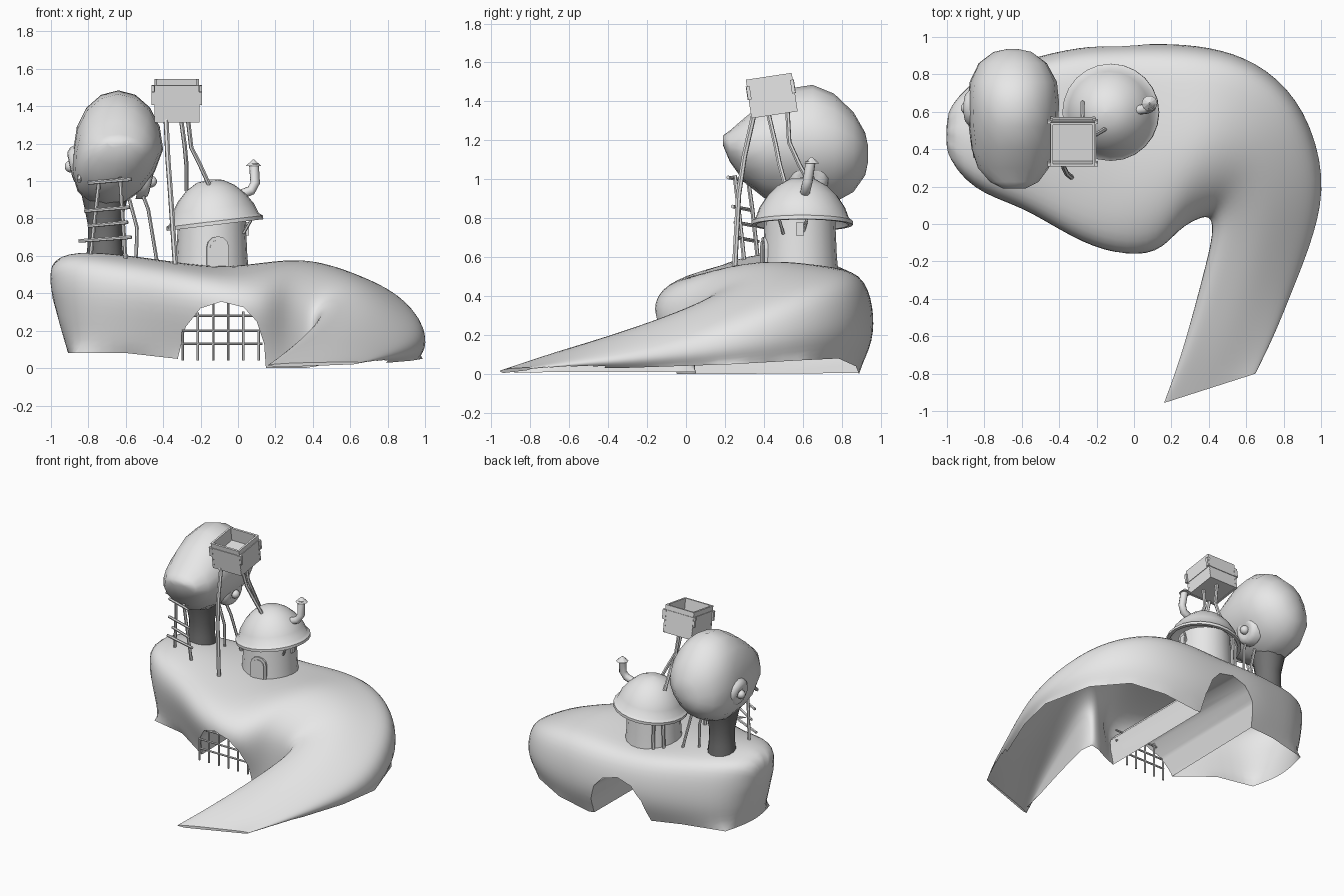
import bpy, bmesh, math
from mathutils import Vector, Matrix

cube = bpy.data.objects.get("Cube")
if cube:
    bpy.data.objects.remove(cube, do_unlink=True)


def material(name, value):
    mat = bpy.data.materials.new(name)
    mat.use_nodes = True
    mat.diffuse_color = (value, value, value, 1)
    mat.node_tree.nodes["Principled BSDF"].inputs["Base Color"].default_value = (value, value, value, 1)
    return mat


grey = material("pale grey", 0.8)
dark = material("dark grey", 0.17)


def activate(ob):
    bpy.ops.object.select_all(action='DESELECT')
    ob.select_set(True)
    bpy.context.view_layer.objects.active = ob


def finish(name, bm, smooth=None, matrix=None, mat=grey):
    bmesh.ops.recalc_face_normals(bm, faces=bm.faces)
    me = bpy.data.meshes.new(name)
    bm.to_mesh(me)
    bm.free()
    me.materials.append(mat)
    ob = bpy.data.objects.new(name, me)
    bpy.context.collection.objects.link(ob)
    if matrix:
        ob.matrix_world = matrix
    if smooth:
        activate(ob)
        bpy.ops.object.shade_smooth_by_angle(angle=math.radians(smooth))
    return ob


def loft(rings):
    """Skin closed rings of equal length and cap both ends."""
    bm = bmesh.new()
    vs = [[bm.verts.new(p) for p in r] for r in rings]
    n = len(vs[0])
    for a, b in zip(vs, vs[1:]):
        for i in range(n):
            bm.faces.new((a[i], a[(i + 1) % n], b[(i + 1) % n], b[i]))
    bm.faces.new(vs[0])
    bm.faces.new(vs[-1])
    return bm


def turned(profile, sides=20):
    """Rings around z from (radius, height) pairs."""
    turn = [math.tau * i / sides for i in range(sides)]
    return loft([[(r * math.cos(a), r * math.sin(a), z) for a in turn] for r, z in profile])


def tube(name, points, radius=0.009, sides=6):
    pts = [Vector(p) for p in points]
    rings = []
    for i, p in enumerate(pts):
        d = (pts[min(i + 1, len(pts) - 1)] - pts[max(i - 1, 0)]).normalized()
        u = d.orthogonal().normalized() if i == 0 else (u - d * u.dot(d)).normalized()
        v = d.cross(u)
        rings.append([p + radius * (u * math.cos(math.tau * k / sides) + v * math.sin(math.tau * k / sides))
                      for k in range(sides)])
    return finish(name, loft(rings), 50)


def box(name, loc, size, matrix=Matrix()):
    bm = bmesh.new()
    bmesh.ops.create_cube(bm, size=1, matrix=Matrix.Translation(loc) @ Matrix.Diagonal((*size, 1)))
    return finish(name, bm, matrix=matrix)


def prism(name, outline, y0, y1, matrix=None):
    return finish(name, loft([[(x, y, z) for x, z in outline] for y in (y0, y1)]), matrix=matrix)


# Hill and ramp: inner x, y, outer x, y, then inner, middle, outer heights and the two base heights
sections = [
    (-1.05, .39, -1.04, .60, .53, .57, .53, .08, .08),
    (-.87, .16, -.86, .80, .58, .64, .57, .08, .08),
    (-.60, .08, -.54, .89, .54, .61, .54, .08, .08),
    (-.33, -.10, -.30, .95, .51, .57, .53, .05, .06),
    (-.10, -.19, -.05, .96, .47, .54, .52, .02, .03),
    (.13, -.19, .20, .97, .44, .58, .53, 0, 0),
    (.24, -.03, .47, .94, .44, .60, .52, 0, .04),
    (.35, .03, .71, .84, .41, .55, .47, 0, .08),
    (.41, .04, .92, .62, .35, .47, .39, .01, .07),
    (.42, -.05, 1.03, .25, .31, .37, .25, .01, .05),
    (.38, -.22, .97, -.05, .25, .28, .17, .01, .04),
    (.32, -.45, .85, -.35, .18, .19, .11, .01, .03),
    (.25, -.70, .75, -.60, .11, .11, .07, .01, .03),
    (.15, -.96, .65, -.80, .02, .03, .035, .005, .02),
]
rings = []
for ix, iy, ox, oy, hi, hm, ho, bi, bo in sections:
    a, b = Vector((ix, iy, 0)), Vector((ox, oy, 0))
    tuck = .12 if ix < .2 else .02
    shape = [(tuck, bi), (tuck * .6, bi + (hi - bi) * .3), (0, bi + (hi - bi) * .72), (.06, hi), (.25, hi * .3 + hm * .7),
             (.5, hm), (.78, hm * .5 + ho * .5), (.95, ho), (1, bo + (ho - bo) * .65),
             (1, bo + (ho - bo) * .3), (.93, bo)]
    rings.append([a.lerp(b, t) + Vector((0, 0, z)) for t, z in shape])
# The blunt left end tapers in towards its base
for p in rings[0]:
    p.x += max(0, .5 - p.z) * .32
bm = loft(rings)
bm.verts.index_update()
crease = bm.edges.layers.float.new("crease_edge")
n = len(rings[0])
tip = n * (len(rings) - 1)
for e in bm.edges:
    ids = [v.index for v in e.verts]
    if all(i % n in (0, n - 1) for i in ids) or min(ids) >= tip:
        e[crease] = 1
hill = finish("hill", bm)
activate(hill)
sub = hill.modifiers.new("rounding", 'SUBSURF')
sub.levels = 2
bpy.ops.object.modifier_apply(modifier="rounding")

# Tunnel through the hill
arch = [(-.35, -.3), (-.32, .06), (-.28, .22), (-.2, .32), (-.09, .355), (.03, .325), (.1, .25), (.14, .13), (.17, -.3)]
cutter = prism("tunnel_cutter", arch, -.5, 1.4)
cutter.hide_render = True
cut = hill.modifiers.new("tunnel", 'BOOLEAN')
cut.operation, cut.solver, cut.object = 'DIFFERENCE', 'EXACT', cutter
activate(hill)
bpy.ops.object.modifier_apply(modifier="tunnel")
bpy.data.objects.remove(cutter, do_unlink=True)

# The hill is an open shell underneath
bm = bmesh.new()
bm.from_mesh(hill.data)
under = [f for f in bm.faces if f.normal.z < -.8 and f.calc_center_median().z < .13]
bmesh.ops.delete(bm, geom=under, context='FACES')
bm.to_mesh(hill.data)
bm.free()
activate(hill)
bpy.ops.object.shade_smooth_by_angle(angle=math.radians(45))

# Gate
for i in range(6):
    x = -.295 + i * .081
    tube("gate_bar", [(x, -.04, .04), (x, -.04, .07), (x, -.04, .36 - 4 * (x + .09) ** 2)], .007)
for z in (.13, .2, .28):
    tube("gate_crossbar", [(-.3, -.04, z), (.13, -.04, z)], .007)

# Round house with a tilted dome roof
house = Matrix.Translation((-.14, .585, 0))
finish("house_wall", turned([(.2, .5), (.19, .6), (.18, .82)]), 40, house)
roof = [(.004, .225), (.07, .215), (.13, .18), (.18, .13), (.22, .07), (.24, .015), (.26, 0), (.26, -.02),
        (.238, -.02), (.2, .05), (.13, .11), (.004, .13)]
finish("roof", turned(roof, 24), 40, Matrix.Translation((-.125, .597, .785)) @ Matrix.Rotation(-.12, 4, 'Y'))
tube("chimney", [(.02, .61, .93), (.07, .615, .95), (.092, .625, .99), (.085, .64, 1.09)], .026, 10)
finish("chimney_cap", turned([(.042, 0), (.004, .035)], 10), None, Matrix.Translation((.083, .645, 1.08)))


# Arched door and its frame
def door_outline(w, h):
    return [(-w, .52), (-w, h - w)] + [(-w * math.cos(k * math.pi / 6), h - w + w * math.sin(k * math.pi / 6))
                                       for k in range(1, 6)] + [(w, h - w), (w, .52)]


facing = house @ Matrix.Rotation(.17, 4, 'Z')
prism("door_frame", door_outline(.06, .705), -.194, -.12, facing)
prism("door", door_outline(.044, .685), -.2, -.12, facing)
for s in (-1, 1):
    tube("back_post", [(-.28 + s * .03, .73 + s * .02, .54), (-.28 + s * .025, .73 + s * .02, .8)], .012)
    tube("roof_brace", [(.03, .55 + s * .05, .72), (.07, .55 + s * .07, .79)], .008)
box("side_shutter", (.05, .585, .745), (.015, .035, .07))

# Neck and big head, snout to the front, the jaw leaning to the right side
finish("neck", turned([(.105, .55), (.092, .66), (.09, .76), (.11, .86), (.13, .95)], 14), 60,
       Matrix.Translation((-.712, .585, 0)), dark)
head = [(.19, 1.2, .06, .025), (.225, 1.17, .13, .08), (.3, 1.15, .19, .165), (.4, 1.15, .22, .245),
        (.52, 1.165, .235, .3), (.65, 1.17, .24, .315), (.76, 1.16, .23, .28), (.86, 1.14, .18, .205),
        (.92, 1.13, .1, .11), (.935, 1.13, .03, .04)]
turn = [math.tau * k / 16 for k in range(16)]
finish("head", loft([[(-.64 + rx * math.cos(a) + .22 * min(0, z + rz * math.sin(a) - 1.17), y, z + rz * math.sin(a))
                      for a in turn] for y, z, rx, rz in head]), 60)
for s, x, y, z in ((-1, -.885, .62, 1.08), (1, -.475, .63, 1.0)):
    gaze = Matrix.Translation((x, y, z)) @ Matrix.Rotation(s * math.pi * .57, 4, 'Y')
    finish("eye", turned([(.11, -.05), (.1, -.01), (.08, .01), (.055, .014), (.03, .004)], 16), 60, gaze)
    bm = bmesh.new()
    bmesh.ops.create_uvsphere(bm, u_segments=12, v_segments=8, radius=.032)
    finish("pupil", bm, 60, gaze @ Matrix.Translation((0, 0, .01)))

# Slanted ladder before the neck, and stays beside the head
tube("ladder_rail", [(-.79, .37, .58), (-.76, .34, .85), (-.735, .31, 1.06)], .011)
tube("ladder_rail", [(-.60, .30, .57), (-.62, .27, .85), (-.63, .25, 1.02)], .011)
for z, x0, x1 in ((.68, -.85, -.57), (.76, -.8, -.59), (.84, -.82, -.58), (.99, -.8, -.57)):
    lean = (z - .68) * .16
    tube("ladder_rung", [(x0, .37 - lean, z), (x1, .265 - lean, z + .02)], .01)
tube("stay", [(-.53, .58, .98), (-.48, .6, .85), (-.43, .66, .55)], .01)
tube("stay", [(-.58, .6, .9), (-.54, .61, .75), (-.545, .62, .57)], .01)
tube("side_stick", [(-.82, .56, 1.2), (-.85, .36, 1.0)], .012)

# Lookout box on crooked legs
lookout = Matrix.Translation((-.327, .44, 1.43)) @ Matrix.Rotation(.15, 4, 'X')
box("lookout_floor", (0, 0, -.048), (.22, .22, .1), lookout)
for k in range(4):
    side = lookout @ Matrix.Rotation(k * math.pi / 2, 4, 'Z')
    wide = .27 if k % 2 == 0 else .25
    box("lookout_lower_plank", (0, -.112, -.05), (.24, .014, .1), side)
    box("lookout_middle_plank", (0, -.114, .03), (wide, .018, .07), side)
    box("lookout_top_plank", (0, -.112, .08), (.235, .014, .04), side)
tube("lookout_leg", [(-.385, .35, 1.34), (-.375, .3, 1.12), (-.36, .27, .92), (-.335, .25, .55)], .014)
tube("lookout_leg", [(-.31, .52, 1.37), (-.285, .53, 1.19), (-.275, .58, 1.08), (-.275, .65, .95)], .012)
tube("lookout_leg", [(-.27, .42, 1.35), (-.25, .46, 1.18), (-.2, .48, 1.08), (-.15, .51, .97)], .012)
